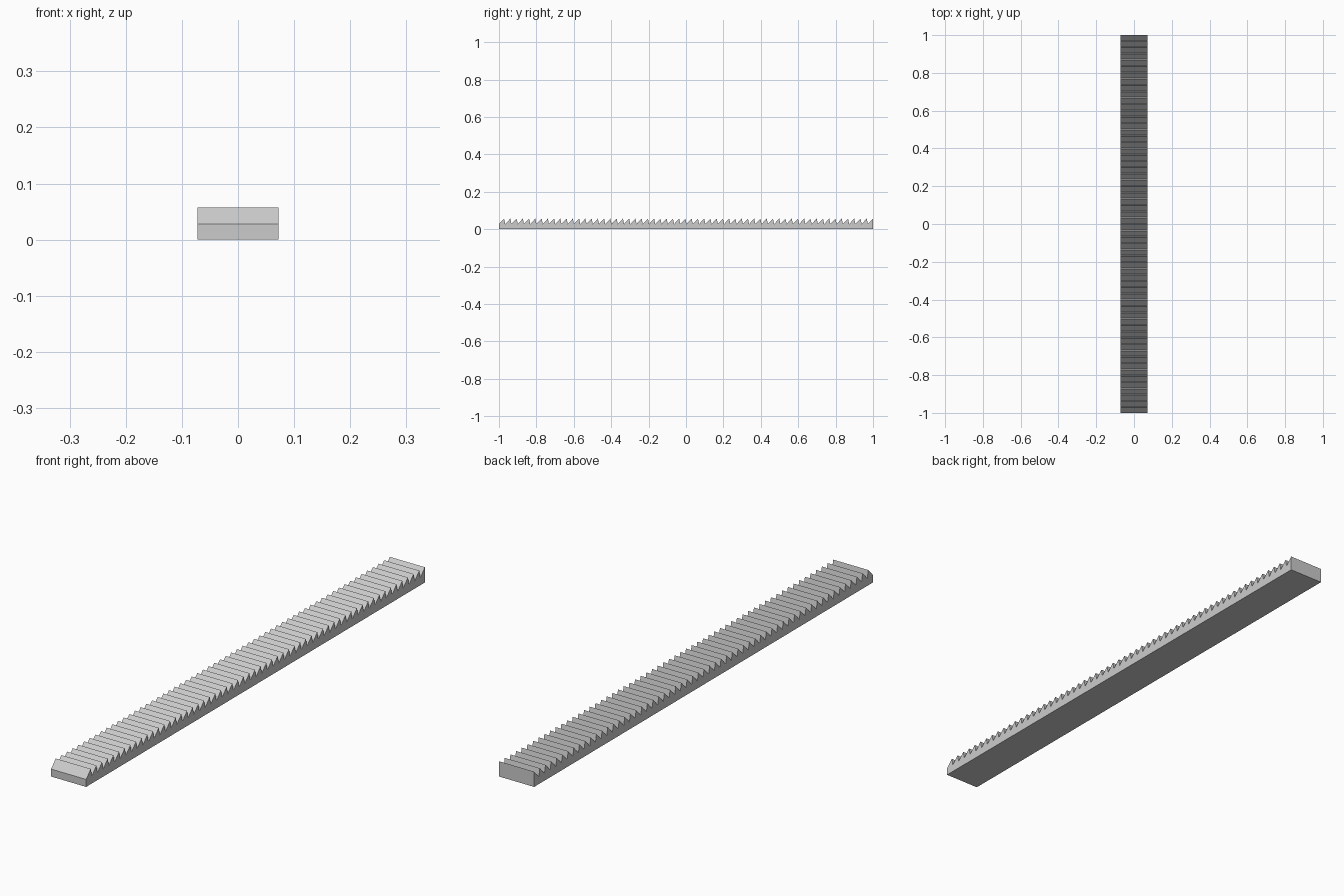
import bpy, bmesh

if "Cube" in bpy.data.objects:
    bpy.data.objects.remove(bpy.data.objects["Cube"])

WIDTH = 0.145      # across x
LENGTH = 2.0       # along y
ROOT_Z = 0.028     # valley height
TIP_Z = 0.057      # tooth tip height
TEETH = 60
DROP = 0.006       # run of the steep back of each tooth
PITCH = (LENGTH + DROP) / TEETH


def rack_profile():
    # Side outline (y, z): flat base with sawteeth along the top
    pts = [(LENGTH / 2, 0), (-LENGTH / 2, 0)]
    for i in range(TEETH):
        y = -LENGTH / 2 + i * PITCH
        pts.append((y, ROOT_Z))
        pts.append((y + PITCH - DROP, TIP_Z))
    return pts


def extrude_profile(name, pts, width):
    bm = bmesh.new()
    face = bm.faces.new([bm.verts.new((-width / 2, y, z)) for y, z in pts])
    ext = bmesh.ops.extrude_face_region(bm, geom=[face], use_keep_orig=True)
    moved = [g for g in ext["geom"] if isinstance(g, bmesh.types.BMVert)]
    bmesh.ops.translate(bm, verts=moved, vec=(width, 0, 0))
    bmesh.ops.recalc_face_normals(bm, faces=bm.faces)
    mesh = bpy.data.meshes.new(name)
    bm.to_mesh(mesh)
    bm.free()
    obj = bpy.data.objects.new(name, mesh)
    bpy.context.collection.objects.link(obj)
    return obj


# Toothed rack bar
extrude_profile("toothed_rack", rack_profile(), WIDTH)
